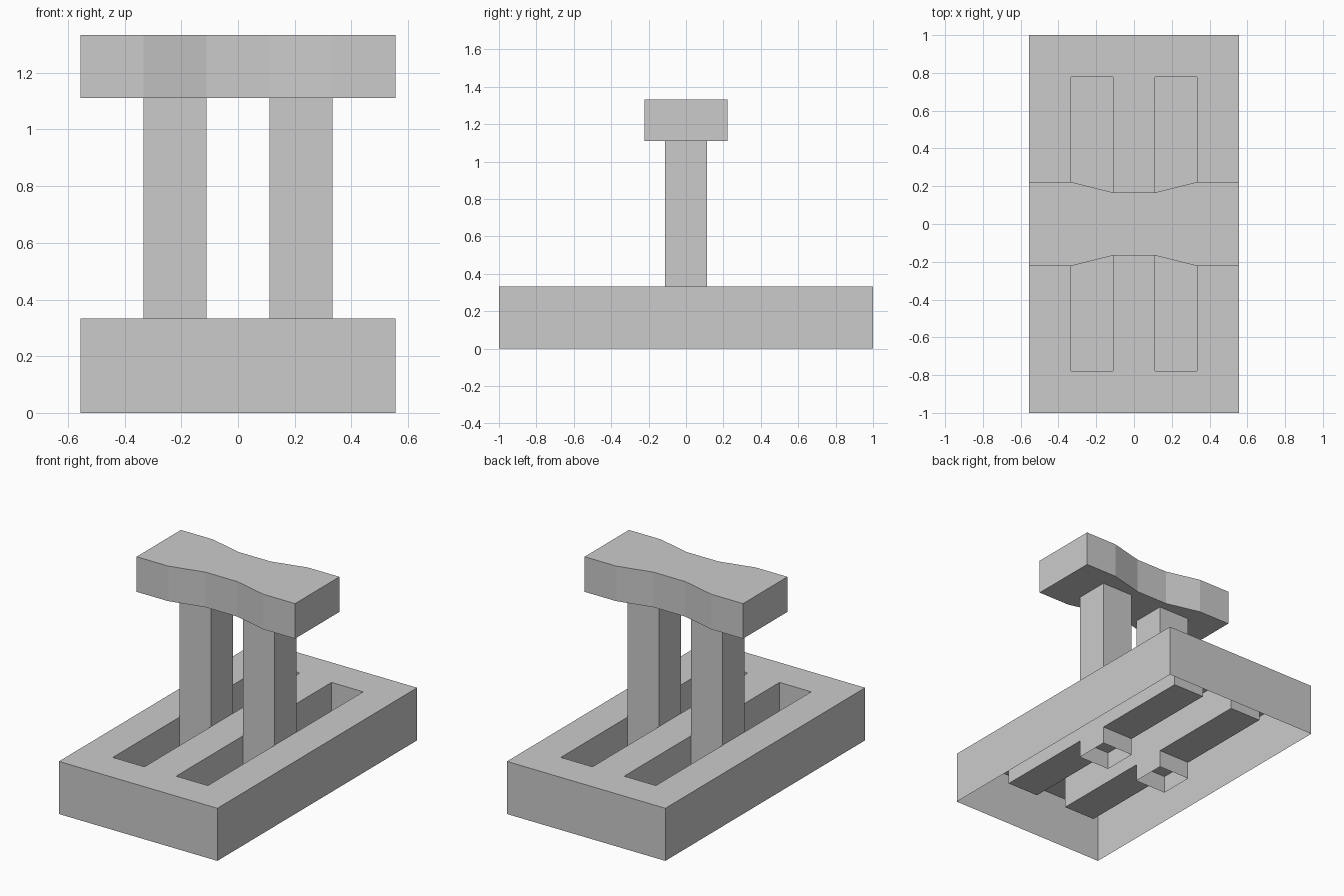
import bpy, bmesh
from mathutils import Vector

if "Cube" in bpy.data.objects:
    bpy.data.objects.remove(bpy.data.objects["Cube"])

U = 1 / 9  # modelling unit


def finish(name, bm):
    bmesh.ops.recalc_face_normals(bm, faces=bm.faces)
    bmesh.ops.scale(bm, vec=(U, U, U), verts=bm.verts)
    mesh = bpy.data.meshes.new(name)
    bm.to_mesh(mesh)
    bm.free()
    obj = bpy.data.objects.new(name, mesh)
    bpy.context.collection.objects.link(obj)
    return obj


def move_new(bm, geom, dz):
    verts = [g for g in geom if isinstance(g, bmesh.types.BMVert)]
    bmesh.ops.translate(bm, vec=Vector((0, 0, dz)), verts=verts)


# Base: open-bottomed shell with two sunken channels
bm = bmesh.new()
xs, ys = (-5, -3, -1, 1, 3, 5), (-9, -7, 7, 9)
grid = [[bm.verts.new((x, y, 3)) for y in ys] for x in xs]
slots = []
for i in range(5):
    for j in range(3):
        face = bm.faces.new((grid[i][j], grid[i + 1][j],
                             grid[i + 1][j + 1], grid[i][j + 1]))
        if j == 1 and i in (1, 3):
            slots.append(face)
rim = [e for e in bm.edges if e.is_boundary]
move_new(bm, bmesh.ops.extrude_edge_only(bm, edges=rim)["geom"], -3)
sunk = bmesh.ops.extrude_discrete_faces(bm, faces=slots)["faces"]
bmesh.ops.translate(bm, vec=Vector((0, 0, -2)),
                    verts=list({v for f in sunk for v in f.verts}))
finish("base", bm)

# Posts: square tubes, open underneath, passing through the channel floors
for side, label in ((-1, "left"), (1, "right")):
    bm = bmesh.new()
    verts = [bm.verts.new((2 * side + dx, dy, 10))
             for dx, dy in ((-1, -1), (1, -1), (1, 1), (-1, 1))]
    bm.faces.new(verts)
    rim = list(bm.edges)
    move_new(bm, bmesh.ops.extrude_edge_only(bm, edges=rim)["geom"], -10)
    finish(label + "_post", bm)

# Handle: waisted bar across the post tops
half = [(-5, 2), (-3, 2), (-1, 1.5), (1, 1.5), (3, 2), (5, 2)]
outline = [(x, -y) for x, y in half] + half[::-1]
bm = bmesh.new()
bottom = bm.faces.new([bm.verts.new((x, y, 10)) for x, y in outline])
top = bmesh.ops.extrude_face_region(bm, geom=[bottom], use_keep_orig=True)
move_new(bm, top["geom"], 2)
finish("handle", bm)
